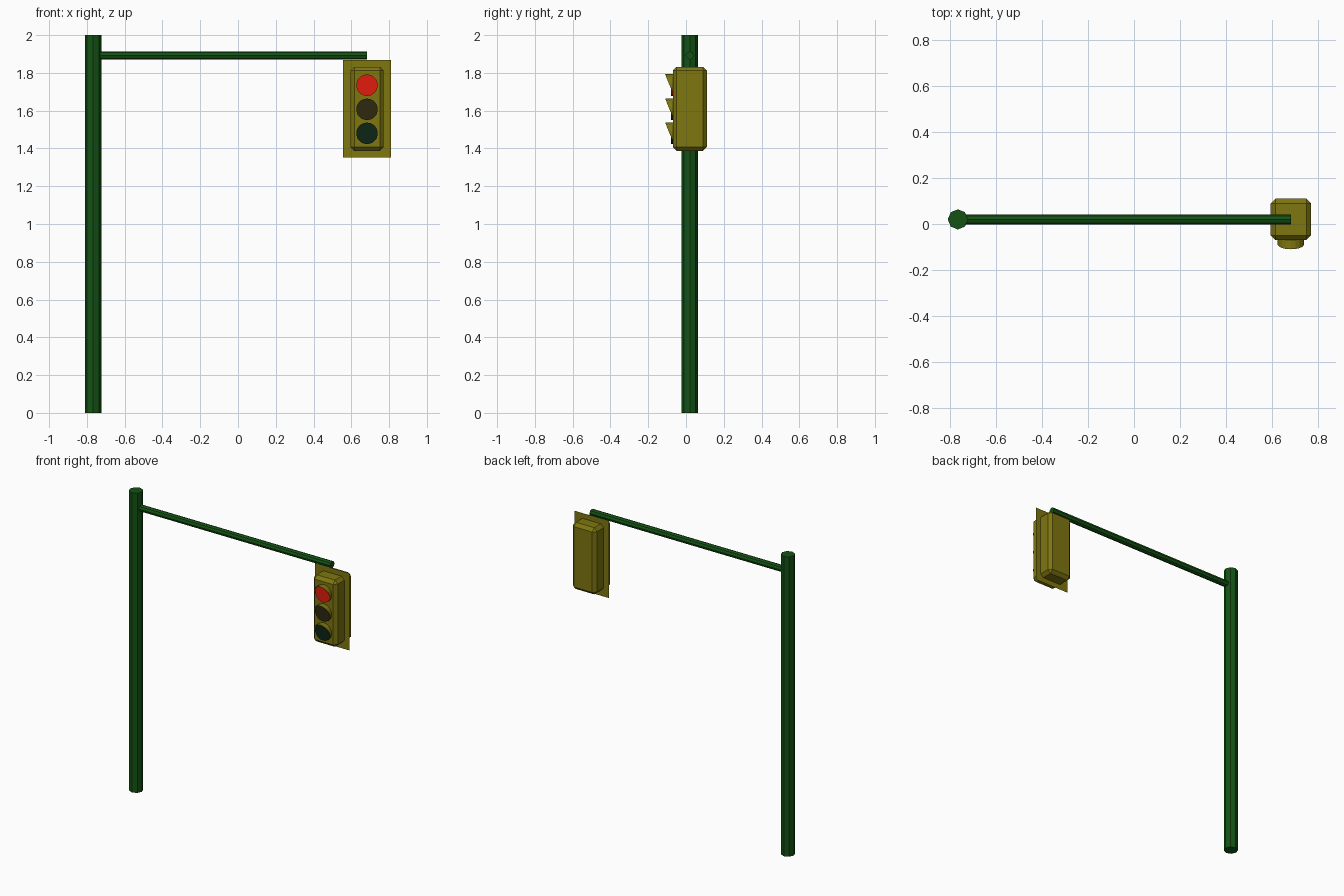
import bpy, bmesh, math
from mathutils import Matrix

if "Cube" in bpy.data.objects:
    bpy.data.objects.remove(bpy.data.objects["Cube"])

POLE_X, HEAD_X, Y = -0.767, 0.683, 0.02
FACE_Y = -0.07          # front face of the lamp housing
LENS_R = 0.058


def material(name, rgb):
    m = bpy.data.materials.new(name)
    m.diffuse_color = (*rgb, 1)
    m.use_nodes = True
    m.node_tree.nodes["Principled BSDF"].inputs["Base Color"].default_value = m.diffuse_color
    return m


green = material("green_paint", (0.007, 0.085, 0.007))
yellow = material("yellow_paint", (0.21, 0.18, 0.005))


def make(name, bm, mat):
    me = bpy.data.meshes.new(name)
    bm.to_mesh(me)
    bm.free()
    ob = bpy.data.objects.new(name, me)
    me.materials.append(mat)
    bpy.context.collection.objects.link(ob)
    return ob


def cylinder(name, r, length, sides, center, axis, mat):
    bm = bmesh.new()
    rot = {'X': Matrix.Rotation(math.pi / 2, 4, 'Y'),
           'Y': Matrix.Rotation(math.pi / 2, 4, 'X'),
           'Z': Matrix.Identity(4)}[axis]
    bmesh.ops.create_cone(bm, cap_ends=True, segments=sides, radius1=r, radius2=r,
                          depth=length, matrix=Matrix.Translation(center) @ rot)
    return make(name, bm, mat)


# Octagonal pole and mast arm
cylinder("pole", 0.044, 2.0, 8, (POLE_X, Y, 1.0), 'Z', green)
cylinder("mast_arm", 0.022, HEAD_X - POLE_X, 8,
         ((HEAD_X + POLE_X) / 2, Y, 1.892), 'X', green)

# Chamfered lamp housing
bm = bmesh.new()
bmesh.ops.create_cube(bm, size=1, matrix=Matrix.Translation((HEAD_X, Y, 1.61))
                      @ Matrix.Diagonal((0.177, 0.18, 0.445, 1)))
bmesh.ops.bevel(bm, geom=bm.edges[:], offset=0.021, segments=1, affect='EDGES')
make("housing", bm, yellow)

# Thin backplate sheet
bm = bmesh.new()
bmesh.ops.create_grid(bm, x_segments=1, y_segments=1, size=0.5,
                      matrix=Matrix.Translation((HEAD_X, Y, 1.61))
                      @ Matrix.Rotation(math.pi / 2, 4, 'X')
                      @ Matrix.Diagonal((0.255, 0.515, 1, 1)))
make("backplate", bm, yellow)


# Curved sheet visor, deepest at the top and tapering away down both sides
def visor(name, z):
    bm = bmesh.new()
    prev = None
    steps = 12
    for i in range(steps + 1):
        a = math.radians(-120 + 240 * i / steps)
        x, h = HEAD_X + LENS_R * math.sin(a), z + LENS_R * math.cos(a)
        depth = 0.003 + 0.037 * max(0, math.cos(a * 0.75))
        pair = (bm.verts.new((x, FACE_Y, h)), bm.verts.new((x, FACE_Y - depth, h)))
        if prev:
            bm.faces.new((prev[0], prev[1], pair[1], pair[0]))
        prev = pair
    make(name, bm, yellow)


# Three lamps, each with a lens and a visor
lamps = (("red", 1.735, (0.75, 0.012, 0.004)),
         ("amber", 1.607, (0.027, 0.021, 0.005)),
         ("green", 1.48, (0.004, 0.018, 0.008)))
for name, z, rgb in lamps:
    cylinder(name + "_lens", LENS_R - 0.001, 0.02, 18, (HEAD_X, FACE_Y, z), 'Y',
             material(name + "_glass", rgb))
    visor(name + "_visor", z)
